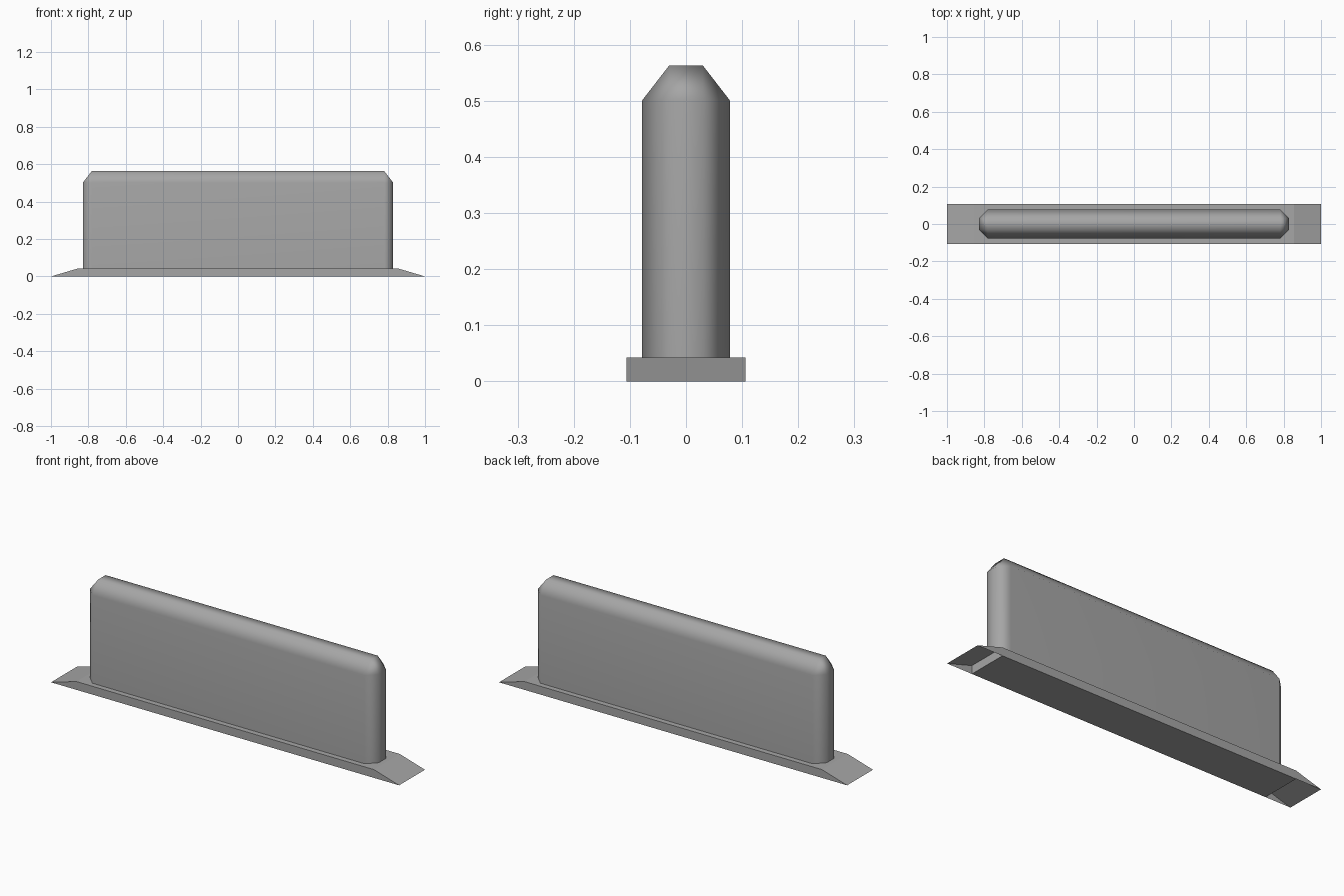
import bpy
import bmesh
from itertools import product

cube = bpy.data.objects.get("Cube")
if cube:
    bpy.data.objects.remove(cube, do_unlink=True)


def make_material(name, value):
    mat = bpy.data.materials.new(name)
    mat.use_nodes = True
    colour = (value, value, value, 1)
    mat.diffuse_color = colour
    mat.node_tree.nodes["Principled BSDF"].inputs["Base Color"].default_value = colour
    return mat


def make_object(name, bm, mat):
    mesh = bpy.data.meshes.new(name)
    bm.to_mesh(mesh)
    bm.free()
    mesh.materials.append(mat)
    obj = bpy.data.objects.new(name, mesh)
    bpy.context.collection.objects.link(obj)
    return obj


grey = make_material("mid grey", 0.38)

BASE_X, BASE_Y, BASE_Z = 0.855, 0.106, 0.043
BODY_X, BODY_Y, BODY_Z = 0.83, 0.078, 0.563
CUT, TOP_CUT = 0.048, 0.062

# Upright slab: chamfered vertical edges and top, open where it meets the base
bm = bmesh.new()
for sx, sy in product((-1, 1), repeat=2):
    inner_x, inner_y = sx * (BODY_X - CUT), sy * (BODY_Y - CUT)
    for z in (BASE_Z, BODY_Z - TOP_CUT):
        bm.verts.new((sx * BODY_X, inner_y, z))
        bm.verts.new((inner_x, sy * BODY_Y, z))
    bm.verts.new((inner_x, inner_y, BODY_Z))
bmesh.ops.convex_hull(bm, input=bm.verts[:])
bmesh.ops.dissolve_limit(bm, angle_limit=0.01, verts=bm.verts[:], edges=bm.edges[:])
bmesh.ops.recalc_face_normals(bm, faces=bm.faces[:])
bottom = [f for f in bm.faces if f.normal.z < -0.9]
bmesh.ops.delete(bm, geom=bottom, context="FACES_ONLY")
for face in bm.faces:
    face.smooth = True
slab = make_object("upright_slab", bm, grey)
slab.modifiers.new("soft_shading", "WEIGHTED_NORMAL")

# Flat block under the slab
bm = bmesh.new()
bmesh.ops.create_cube(bm, size=1)
for v in bm.verts:
    v.co = (v.co.x * 2 * BASE_X, v.co.y * 2 * BASE_Y, (v.co.z + 0.5) * BASE_Z)
make_object("base_block", bm, grey)

# End ramps, hollow underneath
for name, side in (("left_ramp", 1), ("right_ramp", -1)):
    bm = bmesh.new()
    outlines = []
    for y in (-BASE_Y, BASE_Y):
        points = ((1, 0), (BASE_X, BASE_Z), (BASE_X, 0))
        outlines.append([bm.verts.new((side * x, y, z)) for x, z in points])
    front, back = outlines
    bm.faces.new(front if side < 0 else front[::-1])
    bm.faces.new(back[::-1] if side < 0 else back)
    slope = (front[0], back[0], back[1], front[1])
    bm.faces.new(slope if side > 0 else slope[::-1])
    for face in bm.faces:
        face.normal_update()
        centre = face.calc_center_median()
        outward = face.normal.z if abs(face.normal.z) > 0.5 else face.normal.y * centre.y
        if outward < 0:
            face.normal_flip()
    make_object(name, bm, grey)
